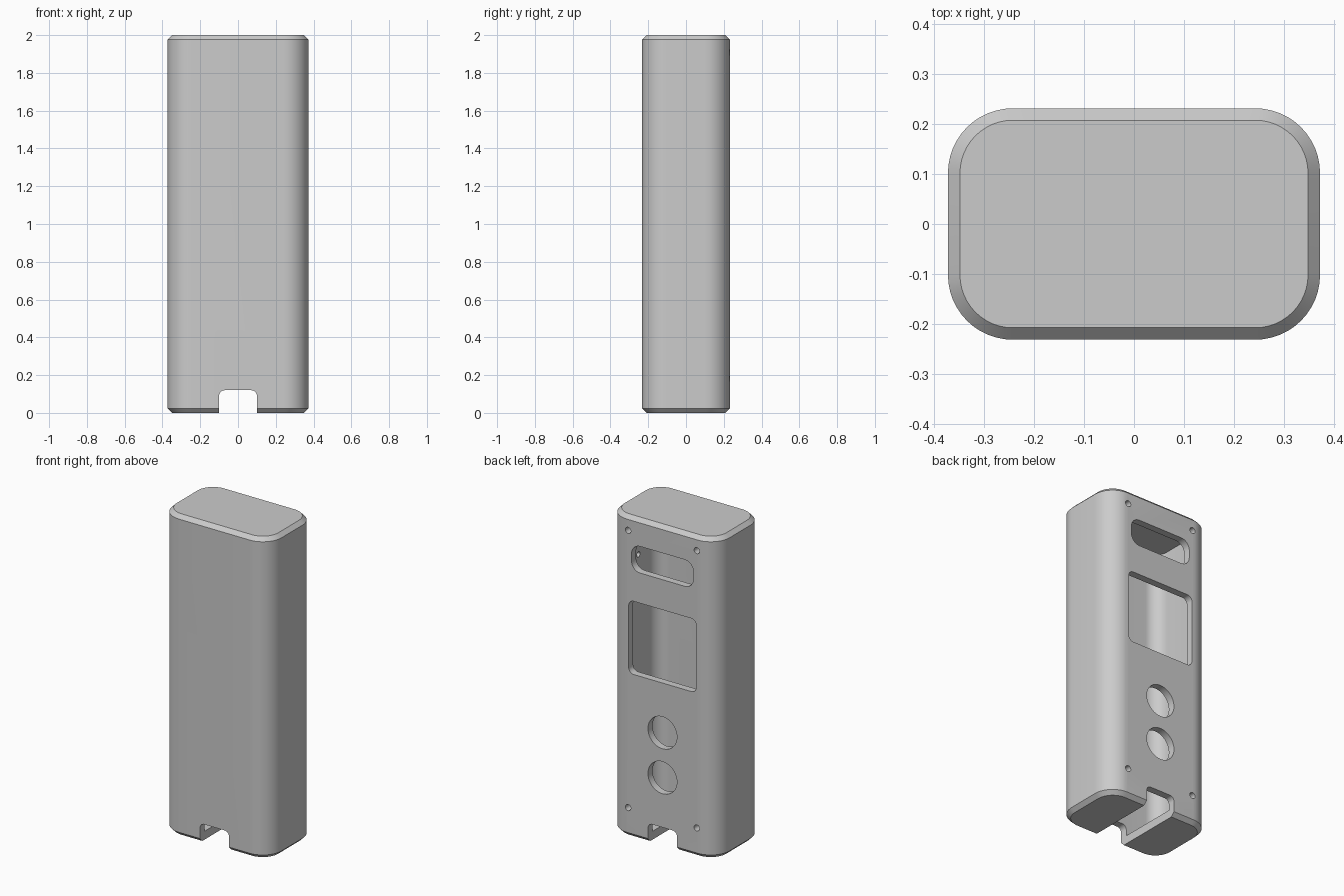
import bpy, bmesh, math
from mathutils import Matrix

cube = bpy.data.objects.get("Cube")
if cube:
    bpy.data.objects.remove(cube, do_unlink=True)

grey = bpy.data.materials.new("light_grey")
grey.use_nodes = True
grey.diffuse_color = (0.6, 0.6, 0.6, 1)
grey.node_tree.nodes["Principled BSDF"].inputs["Base Color"].default_value = (0.6, 0.6, 0.6, 1)

W, D, R = 0.373, 0.232, 0.13      # half width, half depth, corner radius
CHAMFER, WALL, END = 0.024, 0.045, 0.052
ALONG_Y = Matrix.Rotation(math.pi / 2, 4, "X")
ALONG_X = Matrix.Rotation(math.pi / 2, 4, "Y")


def rounded_rect(w, h, r, steps=12):
    """Outline of a rectangle with rounded corners, given half sizes."""
    points = []
    for i, (sx, sy) in enumerate([(1, 1), (-1, 1), (-1, -1), (1, -1)]):
        for k in range(steps + 1):
            a = math.pi / 2 * (i + k / steps)
            points.append((sx * (w - r) + r * math.cos(a), sy * (h - r) + r * math.sin(a)))
    return points


def loft(name, sections, matrix=Matrix()):
    """Solid through rounded rectangles given as (w, h, r, height)."""
    bm = bmesh.new()
    rings = [[bm.verts.new((x, y, z)) for x, y in rounded_rect(w, h, r)]
             for w, h, r, z in sections]
    for low, high in zip(rings, rings[1:]):
        for i in range(len(low)):
            j = (i + 1) % len(low)
            bm.faces.new((low[i], low[j], high[j], high[i]))
    bm.faces.new(rings[0][::-1])
    bm.faces.new(rings[-1])
    bmesh.ops.remove_doubles(bm, verts=bm.verts, dist=1e-5)
    bm.transform(matrix)
    bmesh.ops.recalc_face_normals(bm, faces=bm.faces)
    mesh = bpy.data.meshes.new(name)
    bm.to_mesh(mesh)
    bm.free()
    mesh.materials.append(grey)
    obj = bpy.data.objects.new(name, mesh)
    bpy.context.collection.objects.link(obj)
    return obj


def cut(target, cutter):
    cutter.hide_render = True
    mod = target.modifiers.new("cut", "BOOLEAN")
    mod.operation = "DIFFERENCE"
    mod.solver = "EXACT"
    mod.object = cutter
    bpy.context.view_layer.objects.active = target
    bpy.ops.object.modifier_apply(modifier=mod.name)
    bpy.data.objects.remove(cutter, do_unlink=True)


def back_opening(name, x, z, w, h, r):
    """Cutter through the back wall only."""
    place = Matrix.Translation((x, D, z)) @ ALONG_Y
    return loft(name, [(w, h, r, -0.1), (w, h, r, 0.1)], place)


# Chamfered outer case, hollowed out
inset = (W - CHAMFER, D - CHAMFER, R - CHAMFER)
case = loft("case", [(*inset, 0), (W, D, R, CHAMFER), (W, D, R, 2 - CHAMFER), (*inset, 2)])
inner = (W - WALL, D - WALL, R - WALL)
cut(case, loft("cavity", [(*inner, END), (*inner, 2 - END)]))

# Cable notch through front, back and floor
cut(case, loft("cable_notch", [(0.1, 0.12, 0.03, -0.5), (0.1, 0.12, 0.03, 0.5)], ALONG_Y))

# Sensor slot, screen window and two round button holes in the back
cut(case, back_opening("sensor_slot", 0, 1.747, 0.213, 0.083, 0.06))
cut(case, back_opening("screen_window", 0, 1.248, 0.233, 0.228, 0.035))
for z in (0.43, 0.71):
    cut(case, back_opening("button_hole", 0, z, 0.1, 0.1, 0.1))

# Four screw holes
for x in (-0.237, 0.237):
    for z in (0.18, 1.908):
        cut(case, back_opening("screw_hole", x, z, 0.019, 0.019, 0.019))

# Small blind hole inside the left wall
cut(case, loft("blind_hole", [(0.016, 0.016, 0.016, -0.02), (0.016, 0.016, 0.016, 0.02)],
               Matrix.Translation((W - WALL, 0, 1.645)) @ ALONG_X))

bpy.ops.object.select_all(action="DESELECT")
case.select_set(True)
bpy.context.view_layer.objects.active = case
bpy.ops.object.shade_smooth_by_angle(angle=math.radians(25))
